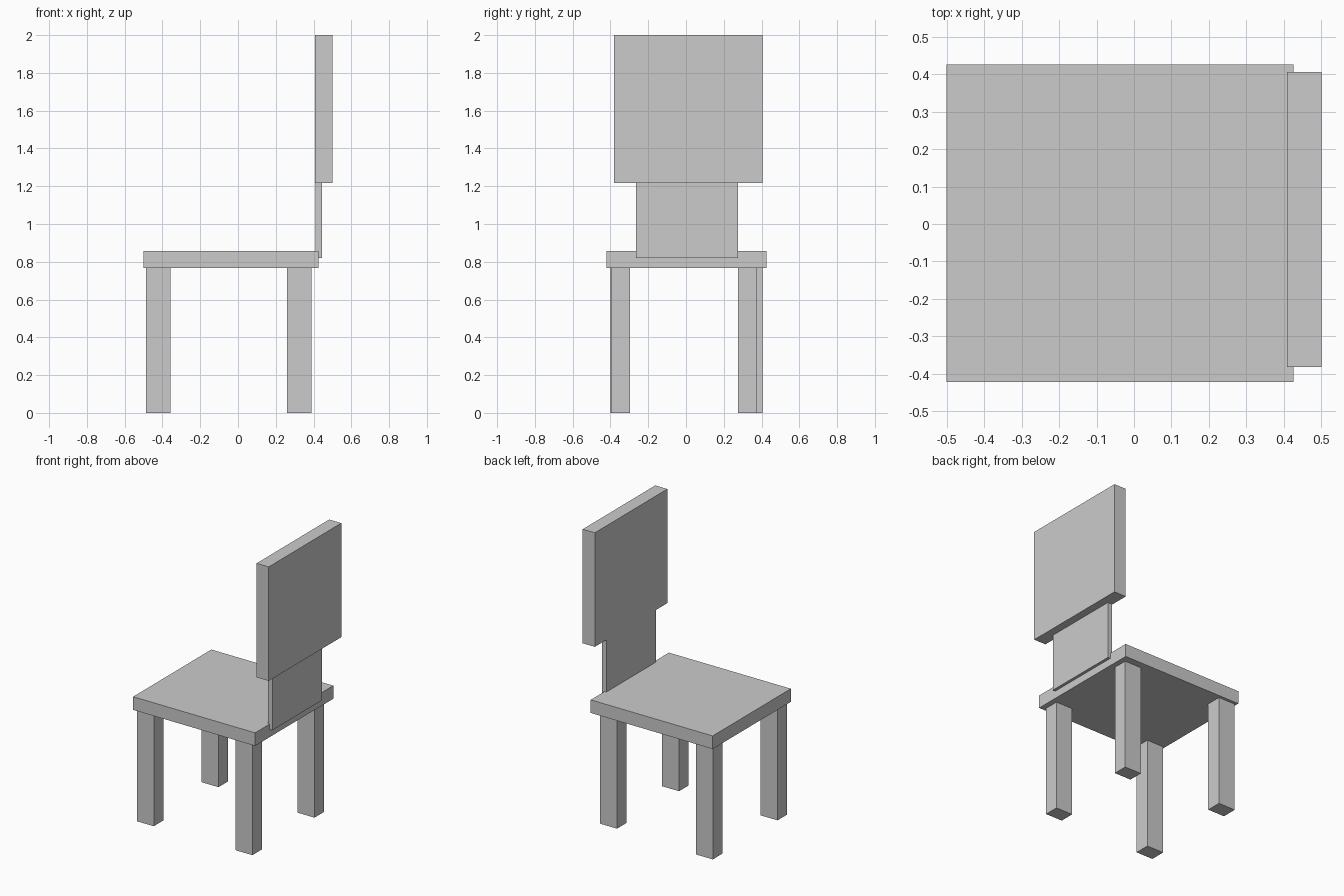
import bpy
from mathutils import Vector

if "Cube" in bpy.data.objects:
    bpy.data.objects.remove(bpy.data.objects["Cube"])


def box(name, x, y, z):
    """Axis-aligned box from (min, max) ranges."""
    lo, hi = Vector((x[0], y[0], z[0])), Vector((x[1], y[1], z[1]))
    bpy.ops.mesh.primitive_cube_add(size=1, location=(lo + hi) / 2)
    obj = bpy.context.object
    obj.name = obj.data.name = name
    obj.scale = hi - lo
    bpy.ops.object.transform_apply(location=False, rotation=False, scale=True)
    return obj


# Seat
box("seat", (-0.5, 0.425), (-0.422, 0.425), (0.768, 0.858))

# Backrest support and panel
box("backrest_support", (0.411, 0.445), (-0.264, 0.275), (0.82, 1.218))
box("backrest_panel", (0.408, 0.5), (-0.381, 0.405), (1.218, 2.0))

# Legs: the far rear one sits slightly inboard
outer_x, rear_x = (-0.487, -0.358), (0.26, 0.388)
legs = {
    "front_leg_near": (outer_x, (-0.401, -0.296)),
    "front_leg_far": (outer_x, (0.3, 0.405)),
    "rear_leg_near": (rear_x, (-0.398, -0.296)),
    "rear_leg_far": (rear_x, (0.275, 0.376)),
}
for name, (x, y) in legs.items():
    box(name, x, y, (0, 0.768))
